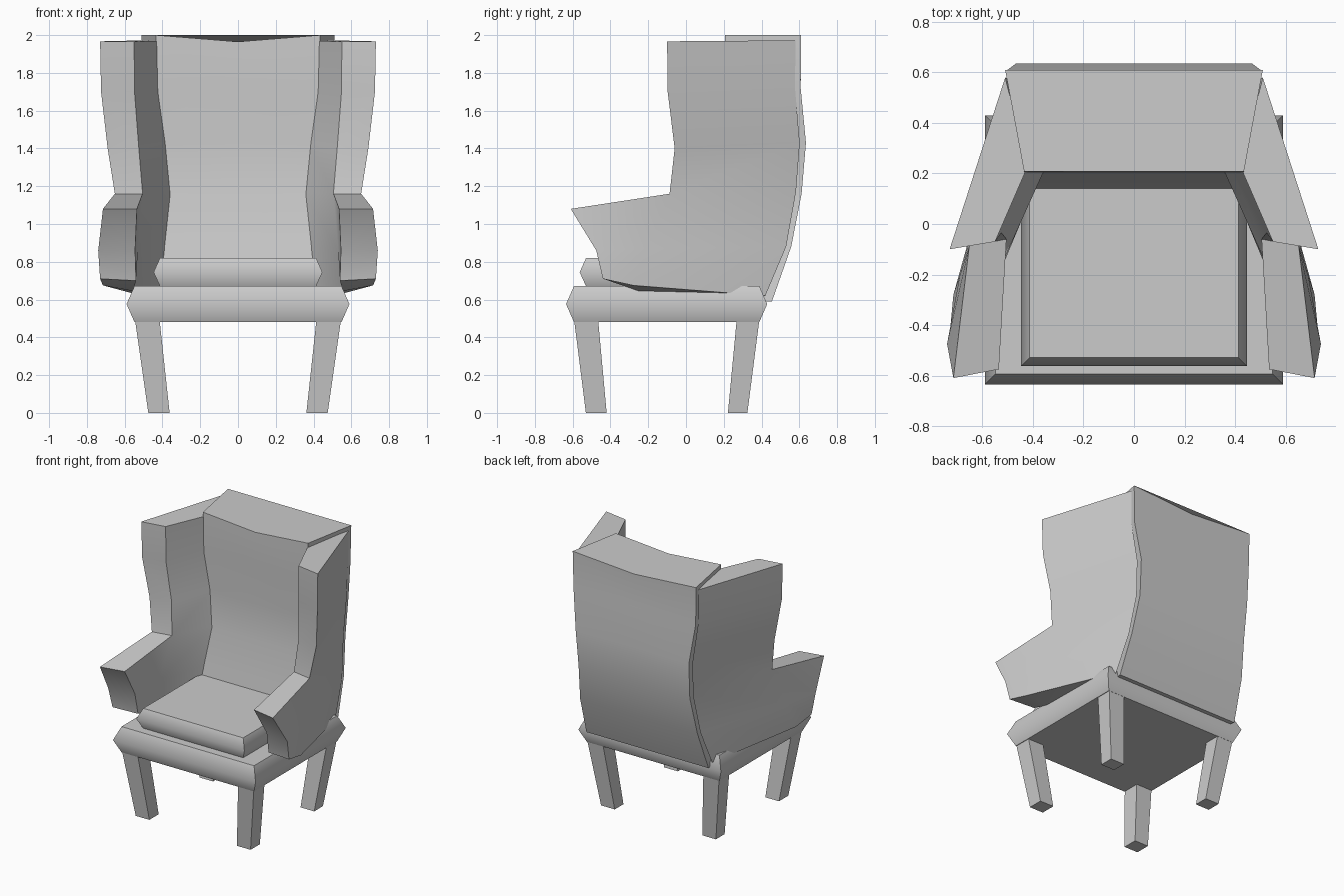
import bpy, bmesh, math

if "Cube" in bpy.data.objects:
    bpy.data.objects.remove(bpy.data.objects["Cube"])


def make(name, verts, faces, angle=30, mirror=""):
    mesh = bpy.data.meshes.new(name)
    mesh.from_pydata(verts, [], faces)
    bm = bmesh.new()
    bm.from_mesh(mesh)
    bmesh.ops.recalc_face_normals(bm, faces=bm.faces)
    bm.to_mesh(mesh)
    bm.free()
    ob = bpy.data.objects.new(name, mesh)
    bpy.context.collection.objects.link(ob)
    bpy.ops.object.select_all(action='DESELECT')
    bpy.context.view_layer.objects.active = ob
    ob.select_set(True)
    bpy.ops.object.shade_smooth_by_angle(angle=math.radians(angle))
    if mirror:
        mod = ob.modifiers.new("mirror", 'MIRROR')
        mod.use_axis = ("X" in mirror, "Y" in mirror, False)
    return ob


def loft(name, rings, **kw):
    n = len(rings[0])
    verts = [p for r in rings for p in r]
    faces = [tuple(range(n)), tuple(range(len(verts) - n, len(verts)))]
    for i in range(len(rings) - 1):
        for j in range(n):
            k = (j + 1) % n
            faces.append((i * n + j, i * n + k, (i + 1) * n + k, (i + 1) * n + j))
    return make(name, verts, faces, **kw)


def rect(x0, x1, y0, y1, z):
    return [(x0, y0, z), (x1, y0, z), (x1, y1, z), (x0, y1, z)]


def pad(name, x, y0, y1, z0, z1, b):
    # slab whose sides come to a ridge at mid height
    return loft(name, [rect(-x + b, x - b, y0 + b, y1 - b, z0),
                       rect(-x, x, y0, y1, (z0 + z1) / 2),
                       rect(-x + b, x - b, y0 + b, y1 - b, z1)], angle=50)


# seat frame and cushion
pad("seat", 0.59, -0.635, 0.43, 0.48, 0.672, 0.042)
pad("cushion", 0.447, -0.563, 0.24, 0.67, 0.82, 0.034)

# legs, splayed outward towards the seat
loft("front_leg", [rect(0.362, 0.475, -0.53, -0.42, 0),
                   rect(0.415, 0.545, -0.592, -0.465, 0.49)], mirror="X")
loft("back_leg", [rect(0.362, 0.475, 0.222, 0.325, 0),
                  rect(0.415, 0.545, 0.268, 0.388, 0.49)], mirror="X")

# backrest levels: z, front x, front y, back x, back y
levels = [(2.0, 0.435, 0.207, 0.51, 0.61),
          (1.72, 0.43, 0.203, 0.505, 0.607),
          (1.43, 0.388, 0.22, 0.468, 0.635),
          (1.16, 0.362, 0.205, 0.46, 0.612),
          (0.88, 0.395, 0.15, 0.485, 0.557),
          (0.59, 0.41, 0.10, 0.505, 0.455)]
rings = []
for i, (z, fx, fy, bx, by) in enumerate(levels):
    zc = 1.965 if i == 0 else z
    rings.append([(-fx, fy, z), (0, fy, zc), (fx, fy, z),
                  (bx, by, z), (0, by, zc), (-bx, by, z)])
loft("backrest", rings)

# wings with arms: columns are back, middle and arm front
outer = [[(0.51, 0.58, 1.972), (0.73, -0.10, 1.967)],
         [(0.505, 0.577, 1.72), (0.725, -0.097, 1.70)],
         [(0.475, 0.602, 1.43), (0.69, -0.06, 1.40)],
         [(0.465, 0.582, 1.17), (0.652, -0.087, 1.16), (0.715, -0.61, 1.08)],
         [(0.49, 0.53, 0.88), (0.69, -0.205, 0.87), (0.74, -0.475, 0.86)],
         [(0.51, 0.42, 0.62), (0.715, -0.28, 0.675), (0.73, -0.44, 0.71)]]
inner = [[(0.42, 0.23, 1.968), (0.55, -0.07, 1.967)],
         [(0.415, 0.225, 1.72), (0.548, -0.067, 1.70)],
         [(0.375, 0.24, 1.43), (0.525, -0.035, 1.40)],
         [(0.35, 0.225, 1.17), (0.505, -0.06, 1.16), (0.535, -0.575, 1.08)],
         [(0.38, 0.17, 0.88), (0.53, -0.175, 0.86), (0.545, -0.44, 0.86)],
         [(0.40, 0.15, 0.635), (0.555, -0.25, 0.645), (0.54, -0.41, 0.70)]]
verts, index = [], {}
for s, side in enumerate((outer, inner)):
    for r, row in enumerate(side):
        for c, p in enumerate(row):
            index[s, r, c] = len(verts)
            verts.append(p)
cells = [(r, 0) for r in range(5)] + [(3, 1), (4, 1)]
faces, edges = [], {}
for r, c in cells:
    loop = [(r, c), (r, c + 1), (r + 1, c + 1), (r + 1, c)]
    for s in (0, 1):
        faces.append([index[(s,) + q] for q in loop])
    for a, b in zip(loop, loop[1:] + loop[:1]):
        key = tuple(sorted((a, b)))
        edges[key] = edges.get(key, 0) + 1
for (a, b), count in edges.items():
    if count == 1:
        faces.append([index[(0,) + a], index[(0,) + b],
                      index[(1,) + b], index[(1,) + a]])
make("wing_and_arm", verts, faces, mirror="X")
